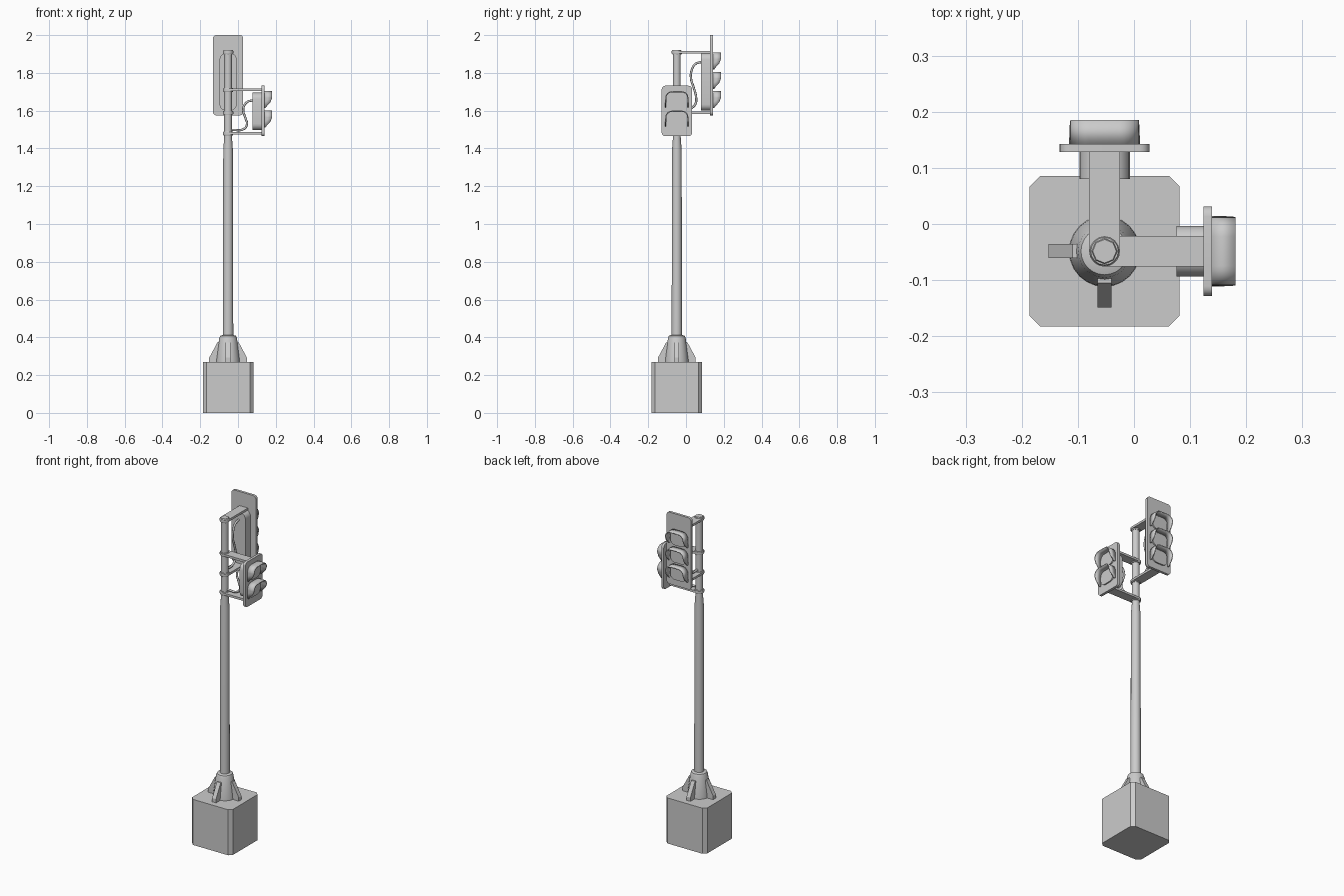
import bpy, bmesh, math
from mathutils import Matrix, Vector

if "Cube" in bpy.data.objects:
    bpy.data.objects.remove(bpy.data.objects["Cube"])

AXIS = Vector((-0.0525, -0.0485, 0))        # pole axis
POLE = Matrix.Translation(AXIS)


def finish(bm, name, mat, smooth=True):
    bmesh.ops.recalc_face_normals(bm, faces=bm.faces)
    me = bpy.data.meshes.new(name)
    bm.to_mesh(me)
    bm.free()
    ob = bpy.data.objects.new(name, me)
    bpy.context.collection.objects.link(ob)
    ob.matrix_world = mat
    if smooth:
        bpy.context.view_layer.objects.active = ob
        ob.select_set(True)
        bpy.ops.object.shade_smooth_by_angle(angle=math.radians(35))
        ob.select_set(False)
    return ob


def prism(name, pts, direction, mat, smooth=True):
    """Extrude a closed 3D outline along a vector."""
    bm = bmesh.new()
    face = bm.faces.new([bm.verts.new(p) for p in pts])
    ext = bmesh.ops.extrude_face_region(bm, geom=[face])
    vs = [g for g in ext["geom"] if isinstance(g, bmesh.types.BMVert)]
    bmesh.ops.translate(bm, vec=direction, verts=vs)
    return finish(bm, name, mat, smooth)


def rounded(hw, hh, r, n=5):
    """Rounded rectangle outline, n segments per corner."""
    out = []
    for q, (sx, sy) in enumerate([(1, 1), (-1, 1), (-1, -1), (1, -1)]):
        for i in range(n + 1):
            a = math.pi / 2 * (q + i / n)
            out.append((sx * (hw - r) + r * math.cos(a), sy * (hh - r) + r * math.sin(a)))
    return out


def slab(name, hw, z0, z1, r, y0, y1, mat):
    zc, hh = (z0 + z1) / 2, (z1 - z0) / 2
    pts = [(u, y0, zc + w) for u, w in rounded(hw, hh, r)]
    return prism(name, pts, (0, y1 - y0, 0), mat)


def lathe(name, profile, n, mat):
    bm = bmesh.new()
    rings = [[bm.verts.new((r * math.cos(2 * math.pi * i / n), r * math.sin(2 * math.pi * i / n), z))
              for i in range(n)] for r, z in profile]
    for a, b in zip(rings, rings[1:]):
        for i in range(n):
            bm.faces.new((a[i], a[(i + 1) % n], b[(i + 1) % n], b[i]))
    bm.faces.new(rings[0])
    bm.faces.new(rings[-1])
    return finish(bm, name, mat)


def visor(name, zc, mat):
    """Open arched hood whose sides are cut back toward the bottom."""
    hw, top, r, low = 0.058, 0.044, 0.032, -0.038
    arc = [(hw - r + r * math.cos(a), top - r + r * math.sin(a))
           for a in [math.pi / 2 * i / 6 for i in range(7)]]
    right = [(hw + 0.002, low), (hw + 0.001, -0.01)] + arc
    path = right + [(-u, w) for u, w in reversed(right)]
    bm = bmesh.new()
    rows = []
    for u, w in path:
        t = min(1, max(0, (w - low) / (0.0 - low)))
        depth = 0.008 + (0.0415 - 0.008) * t
        rows.append((bm.verts.new((u, 0.190, zc + w)), bm.verts.new((u, 0.192 + depth, zc + w))))
    for a, b in zip(rows, rows[1:]):
        bm.faces.new((a[0], b[0], b[1], a[1]))
    ob = finish(bm, name, mat)
    mod = ob.modifiers.new("thickness", "SOLIDIFY")
    mod.thickness = 0.006
    mod.offset = 0
    return ob


def arm(name, z, mat):
    """Flat bracket arm with a rounded end around the pole and an end tab."""
    r, h = 0.0275, 0.013
    pts = [(r * math.cos(a), r * math.sin(a), z - h / 2)
           for a in [math.pi + math.pi * i / 10 for i in range(11)]]
    pts += [(r, 0.178, z - h / 2), (-r, 0.178, z - h / 2)]
    prism(name, pts, (0, 0, h), mat)
    lathe(name + "_collar", [(0.0245, z - 0.011), (0.0265, z - 0.008),
                             (0.0265, z + 0.006), (0.0245, z + 0.009)], 16, mat)


def cable(name, pts, mat):
    cu = bpy.data.curves.new(name, "CURVE")
    cu.dimensions = "3D"
    cu.bevel_depth = 0.006
    cu.bevel_resolution = 2
    cu.resolution_u = 6
    cu.use_fill_caps = True
    sp = cu.splines.new("BEZIER")
    sp.bezier_points.add(len(pts) - 1)
    for bp, (y, z) in zip(sp.bezier_points, pts):
        bp.co = (0, y, z)
        bp.handle_left_type = bp.handle_right_type = "AUTO"
    ob = bpy.data.objects.new(name, cu)
    bpy.context.collection.objects.link(ob)
    ob.matrix_world = mat


def signal(name, mat, plate, body, lights, arms, wire):
    slab(name + "_backplate", 0.08, *plate, 0.018, 0.1765, 0.1915, mat)
    slab(name + "_housing", 0.045, *body, 0.034, 0.1285, 0.178, mat)
    for i, zc in enumerate(lights):
        visor(f"{name}_visor_{i + 1}", zc, mat)
        slab(f"{name}_lens_{i + 1}", 0.05, zc - 0.043, zc + 0.037, 0.028, 0.190, 0.199, mat)
    for i, z in enumerate(arms):
        arm(f"{name}_arm_{i + 1}", z, mat)
    cable(name + "_cable", wire, mat)


# Concrete block with chamfered corners
prism("base_block", [(x, y, 0) for x, y in rounded(0.134, 0.134, 0.019, 1)],
      (0, 0, 0.27), POLE, smooth=False)

# Conical foot
lathe("foot_cone", [(0.063, 0.27), (0.062, 0.285), (0.047, 0.395), (0.042, 0.408), (0.026, 0.413)], 24, POLE)

# Four gusset fins around the foot
for k in range(4):
    fin = [(0.03, -0.0125, 0.27), (0.1, -0.0125, 0.27), (0.1, -0.0125, 0.292),
           (0.057, -0.0125, 0.372), (0.03, -0.0125, 0.372)]
    prism(f"foot_fin_{k + 1}", fin, (0, 0.025, 0), POLE @ Matrix.Rotation(k * math.pi / 2, 4, "Z"), smooth=False)

# Pole with a narrower upper section and cap
lathe("pole", [(0.0275, 0.40), (0.0255, 1.39), (0.0205, 1.46), (0.0205, 1.90)], 16, POLE)
lathe("pole_cap", [(0.024, 1.897), (0.024, 1.917), (0.021, 1.922)], 8, POLE)

# Three-light signal facing the back
signal("tall_signal", POLE, (1.575, 2.0), (1.60, 1.905), (1.861, 1.758, 1.656), (1.910, 1.590),
       [(0.131, 1.858), (0.098, 1.847), (0.079, 1.815), (0.075, 1.77), (0.090, 1.72),
        (0.102, 1.67), (0.098, 1.635), (0.070, 1.611), (0.015, 1.608)])

# Two-light signal facing right
signal("short_signal", POLE @ Matrix.Rotation(-math.pi / 2, 4, "Z"), (1.465, 1.732), (1.497, 1.695),
       (1.656, 1.553), (1.710, 1.480),
       [(0.131, 1.655), (0.100, 1.645), (0.080, 1.61), (0.092, 1.56),
        (0.100, 1.53), (0.085, 1.504), (0.015, 1.498)])
